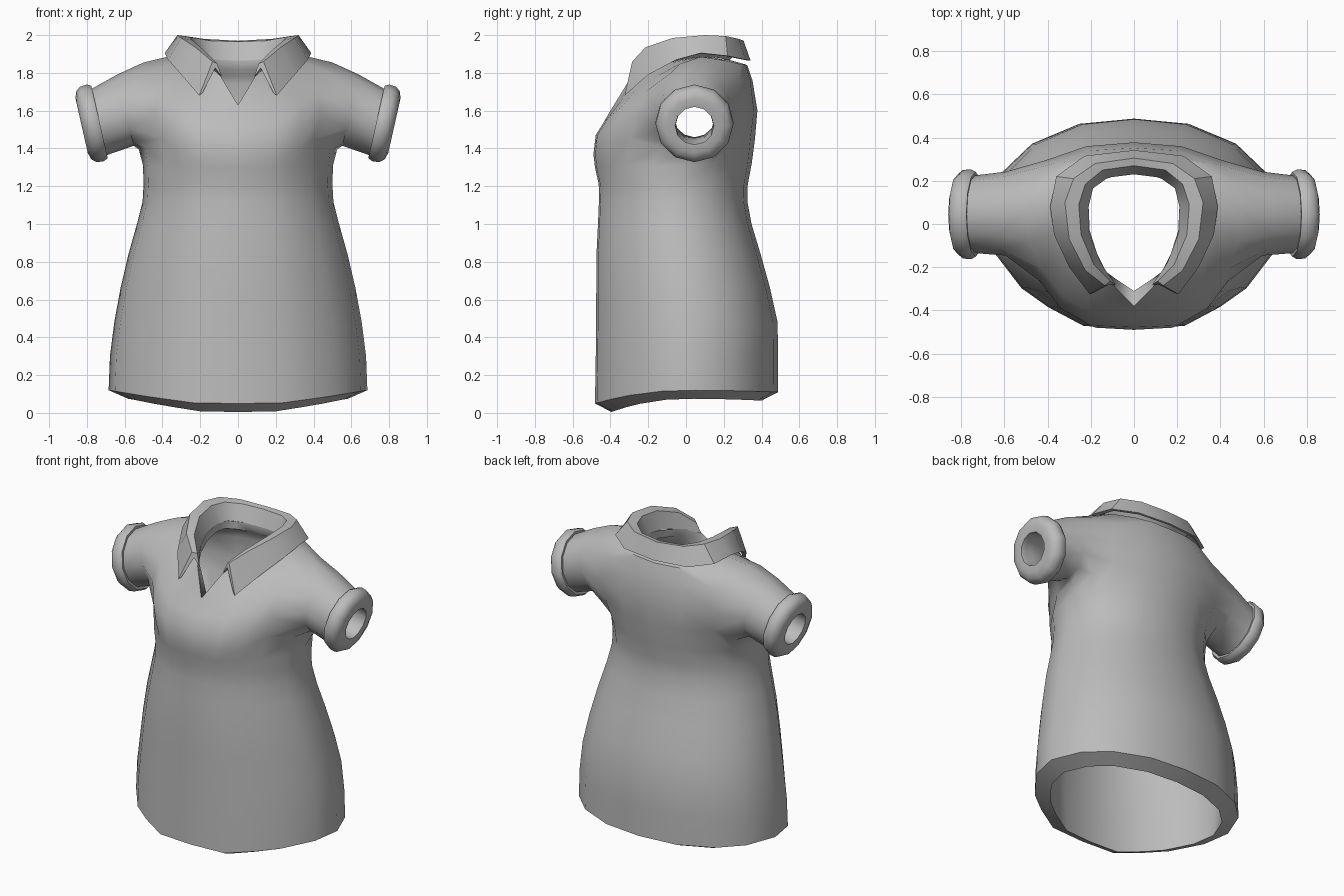
import bpy, bmesh, math
from mathutils import Vector as V

if "Cube" in bpy.data.objects:
    bpy.data.objects.remove(bpy.data.objects["Cube"])

grey = bpy.data.materials.new("grey cloth")
grey.diffuse_color = (0.5, 0.5, 0.5, 1)
grey.use_nodes = True
grey.node_tree.nodes["Principled BSDF"].inputs["Base Color"].default_value = grey.diffuse_color


def finish(bm, name, angle):
    """Turn a half mesh into a mirrored, smooth shaded object."""
    me = bpy.data.meshes.new(name)
    bm.to_mesh(me)
    bm.free()
    me.materials.append(grey)
    ob = bpy.data.objects.new(name, me)
    bpy.context.collection.objects.link(ob)
    mod = ob.modifiers.new("mirror", 'MIRROR')
    mod.use_clip = True
    mod.merge_threshold = 0.0005
    bpy.ops.object.select_all(action='DESELECT')
    ob.select_set(True)
    bpy.context.view_layer.objects.active = ob
    bpy.ops.object.shade_smooth_by_angle(angle=math.radians(angle))
    return ob


# Half cross-section of the torso, from front centre to back centre
SECTION = [(0, -1), (.34, -.98), (.58, -.80), (.76, -.62), (.95, -.27),
           (1, .1), (.89, .49), (.69, .76), (.37, .95), (0, 1)]


def torso_ring(w, front, back, zf, zs, zb):
    pts = []
    for u, v in SECTION:
        z = zs + ((zf - zs) if v < 0 else (zb - zs)) * v * v
        pts.append(V((u * w, front + (back - front) * (v + 1) / 2, z)))
    return pts


# Torso from hem to chest: half width, front y, back y, z at front, side, back
rings = [torso_ring(*r) for r in [
    (.685, -.482, .488, .05, .12, .11),
    (.678, -.478, .487, .28, .30, .30),
    (.655, -.476, .485, .48, .48, .48),
    (.622, -.475, .445, .66, .66, .66),
    (.580, -.474, .395, .84, .84, .84),
    (.535, -.466, .347, 1.0, 1.0, 1.0),
    (.505, -.461, .325, 1.12, 1.12, 1.12),
    (.500, -.462, .327, 1.21, 1.21, 1.21),
    (.503, -.482, .348, 1.30, 1.31, 1.32)]]
ARMPIT = len(rings)
# Armpit, chest (beside the armhole), shoulder, under-collar and neck rings
for ring in [
    [(0, -.490, 1.37), (.18, -.48, 1.37), (.31, -.405, 1.39), (.405, -.30, 1.45), (.49, -.13, 1.405),
     (.525, .05, 1.395), (.485, .19, 1.41), (.39, .28, 1.48), (.20, .342, 1.46), (0, .365, 1.45)],
    [(0, -.478, 1.47), (.2, -.47, 1.47), (.34, -.39, 1.50), (.435, -.265, 1.58), None,
     None, None, (.41, .295, 1.62), (.22, .36, 1.6), (0, .378, 1.6)],
    [(0, -.435, 1.54), (.2, -.415, 1.56), (.33, -.33, 1.63), (.42, -.215, 1.70), (.485, -.08, 1.80),
     (.5, .06, 1.855), (.475, .18, 1.81), (.37, .28, 1.76), (.2, .34, 1.76), (0, .352, 1.76)],
    [(0, -.40, 1.60), (.17, -.345, 1.65), (.25, -.265, 1.71), (.32, -.15, 1.785), (.365, -.03, 1.85),
     (.375, .08, 1.885), (.345, .21, 1.865), (.24, .29, 1.845), (.13, .315, 1.845), (0, .325, 1.84)],
    [(0, -.38, 1.63), (.09, -.29, 1.78), (.13, -.22, 1.82), (.17, -.14, 1.84), (.205, -.03, 1.865),
     (.21, .08, 1.885), (.20, .155, 1.88), (.155, .20, 1.87), (.08, .225, 1.87), (0, .23, 1.865)]]:
    rings.append([V(p) if p else None for p in ring])

bm = bmesh.new()
grid = [[bm.verts.new(p) if p else None for p in ring] for ring in rings]
inner_pos = {}                       # chosen positions for the lining
for lo, hi in zip(grid, grid[1:]):
    for i in range(9):
        quad = (lo[i], lo[i + 1], hi[i + 1], hi[i])
        if all(quad):
            bm.faces.new(quad)

# Sleeve grown out of the armhole, ending in a rolled cuff
bottom, mid, top = grid[ARMPIT:ARMPIT + 3]
loop = bottom[3:8] + [mid[7]] + top[7:2:-1] + [mid[3]]
for v in bottom[4:7]:
    inner_pos[v] = v.co + V((-.08, 0, 0))
axis, up = V((.975, 0, -.22)), V((.22, 0, .975))
centre = V((.735, .045, 1.54))


def cuff_ring(t, r, c=centre):
    out = []
    for k in range(12):
        a = math.radians(-150 + 30 * k)
        out.append(c + axis * t + V((0, 1, 0)) * r * math.cos(a) + up * r * math.sin(a))
    return out


upper_arm = V((.595, .048, 1.603))
tube = [(cuff_ring(0, .194, upper_arm), cuff_ring(-.12, .11)),
        (cuff_ring(0, .180), cuff_ring(0, .10)),
        (cuff_ring(-.002, .196), cuff_ring(.02, .10)),
        (cuff_ring(.020, .208), cuff_ring(.04, .10)),
        (cuff_ring(.058, .205), cuff_ring(.06, .10)),
        (cuff_ring(.084, .184), cuff_ring(.075, .10)),
        (cuff_ring(.095, .148), cuff_ring(.092, .103))]
prev = loop
for outer, lining in tube:
    cur = [bm.verts.new(p) for p in outer]
    for v, p in zip(cur, lining):
        inner_pos[v] = p
    for k in range(12):
        j = (k + 1) % 12
        bm.faces.new((prev[k], prev[j], cur[j], cur[k]))
    prev = cur

# Hem and neck edges of the lining
for v in grid[0]:
    x, y, z = v.co
    inner_pos[v] = V((x * .85, y * .82, z - .045))
for i, v in enumerate(grid[-1]):
    inner_pos[v] = v.co + V((0, (.07, .04)[i] if i < 2 else 0, -.05))

# Lining: inward copy of the shell, joined to it along the open edges
bm.normal_update()
outer_faces = list(bm.faces)
rim = [e for e in bm.edges if e.is_boundary
       and not all(abs(v.co.x) < 1e-5 for v in e.verts)]
lining = {}
for v in list(bm.verts):
    p = inner_pos.get(v, v.co - v.normal * .08)
    if abs(v.co.x) < 1e-5:
        p = V((0, p.y, p.z))
    lining[v] = bm.verts.new(p)
for f in outer_faces:
    bm.faces.new([lining[v] for v in reversed(f.verts)])
for e in rim:
    l = e.link_loops[0]
    a, b = l.vert, l.link_loop_next.vert
    bm.faces.new((b, a, lining[a], lining[b]))
finish(bm, "shirt_body", 50)

# Folded collar: outer edge, fold, inner edge, inner bottom at each station
stations = [
    ((.205, -.325, 1.68), (.135, -.285, 1.86), (.11, -.265, 1.85), (.085, -.28, 1.78)),
    ((.30, -.20, 1.79), (.225, -.215, 1.935), (.185, -.19, 1.925), (.155, -.18, 1.83)),
    ((.37, -.05, 1.87), (.30, -.07, 1.985), (.245, -.05, 1.975), (.208, -.04, 1.865)),
    ((.388, .08, 1.905), (.32, .10, 2.0), (.256, .09, 1.99), (.21, .08, 1.885)),
    ((.36, .22, 1.89), (.28, .21, 1.995), (.225, .185, 1.985), (.19, .165, 1.88)),
    ((.23, .315, 1.87), (.18, .28, 1.98), (.145, .25, 1.97), (.12, .215, 1.87)),
    ((0, .342, 1.865), (0, .305, 1.97), (0, .27, 1.965), (0, .23, 1.865))]
bm = bmesh.new()
rows = []
for s in stations:
    o, t, n, b = (V(p) for p in s)
    under_fold = t.lerp(b, .3) + V((0, 0, -.01))
    under_edge = o.lerp(b, .14)
    rows.append([bm.verts.new(p) for p in (o, t, n, b, under_fold, under_edge)])
for r, q in zip(rows, rows[1:]):
    for k in range(6):
        j = (k + 1) % 6
        bm.faces.new((r[k], q[k], q[j], r[j]))
bm.faces.new(rows[0])
finish(bm, "collar", 33)
